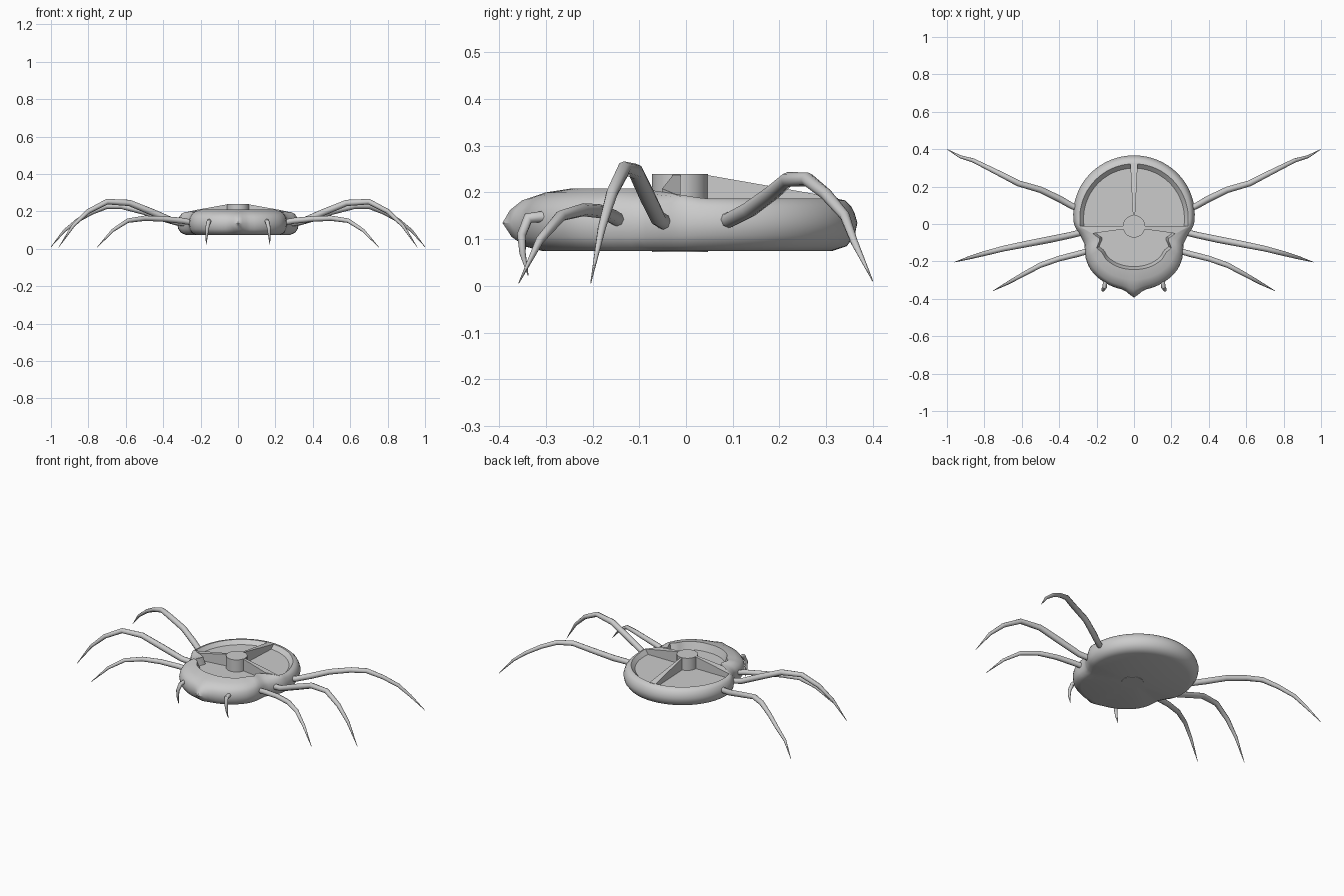
import bpy, bmesh, math
from math import sin, cos, pi

if "Cube" in bpy.data.objects:
    bpy.data.objects.remove(bpy.data.objects["Cube"])

HUB_Y, FLOOR, N = -0.013, 0.165, 96


def make_object(name, bm, angle=35):
    bmesh.ops.recalc_face_normals(bm, faces=bm.faces[:])
    me = bpy.data.meshes.new(name)
    bm.to_mesh(me)
    bm.free()
    ob = bpy.data.objects.new(name, me)
    bpy.context.collection.objects.link(ob)
    smooth(ob, angle)
    return ob


def smooth(ob, angle):
    bpy.ops.object.select_all(action='DESELECT')
    ob.select_set(True)
    bpy.context.view_layer.objects.active = ob
    bpy.ops.object.shade_smooth_by_angle(angle=math.radians(angle))


def polar(points):
    # half outline (back to front) as angle / radius pairs about the hub
    return [(math.atan2(x, y - HUB_Y), math.hypot(x, y - HUB_Y)) for x, y in points]


def radius(table, a):
    a = abs(a)
    for (a0, r0), (a1, r1) in zip(table, table[1:]):
        if a <= a1:
            return r0 + (r1 - r0) * (a - a0) / (a1 - a0)
    return table[-1][1]


# Half outlines: body edge with waist, and the rim of the sunken top
outer = polar([(0.325 * sin(k * pi / 18), 0.05 + 0.317 * cos(k * pi / 18)) for k in range(11)]
              + [(0.288, -0.06), (0.266, -0.1), (0.262, -0.14), (0.257, -0.19), (0.235, -0.24),
                 (0.195, -0.285), (0.145, -0.32), (0.09, -0.343), (0.04, -0.353), (0, -0.357)])
inner = polar([(0.29 * sin(k * pi / 18), 0.03 + 0.292 * cos(k * pi / 18)) for k in range(10)]
              + [(0.287, -0.013), (0.22, -0.05), (0.178, -0.08), (0.2, -0.128), (0.172, -0.15),
                 (0.15, -0.188), (0.11, -0.218), (0.06, -0.237), (0, -0.243)])


# Body: stacked rings from the belly, over the edge, into the recess
def body():
    bm = bmesh.new()
    # mix (0 outer, 1 rim), scale, z front, z back, beak amount
    levels = [(0, .86, .075, .075, 0), (0, .94, .084, .085, .2), (0, .985, .105, .108, .6),
              (0, 1, .135, .135, 1), (0, .985, .162, .155, .7), (.12, .98, .183, .17, .4),
              (.5, .99, .2, .183, .1), (1, 1, .209, .187, 0), (1, .93, FLOOR, FLOOR, 0)]
    rings = []
    for mix, s, zf, zb, beak in levels:
        ring = []
        for i in range(N):
            a = -pi + 2 * pi * i / N
            r = (radius(outer, a) * (1 - mix) + radius(inner, a) * mix) * s
            r += beak * 0.036 * max(0, 1 - (pi - abs(a)) / 0.16)
            y = HUB_Y + r * cos(a)
            t = min(1, max(0, (0.04 - y) / 0.14))
            ring.append(bm.verts.new((r * sin(a), y, zb + (zf - zb) * t)))
        rings.append(ring)
    for lo, hi in zip(rings, rings[1:]):
        for i in range(N):
            j = (i + 1) % N
            bm.faces.new((lo[i], lo[j], hi[j], hi[i]))
    for ring, z in ((rings[0], .075), (rings[-1], FLOOR)):
        c = bm.verts.new((0, HUB_Y, z))
        for i in range(N):
            bm.faces.new((ring[i], ring[(i + 1) % N], c))
    make_object("body", bm, 38)


# Dividers standing in the recess
def divider(name, top):
    bm = bmesh.new()
    up = [bm.verts.new(p) for p in top]
    dn = [bm.verts.new((x, y, FLOOR - 0.01)) for x, y, z in top]
    bm.faces.new(up)
    bm.faces.new(dn[::-1])
    for i in range(len(up)):
        j = (i + 1) % len(up)
        bm.faces.new((up[i], up[j], dn[j], dn[i]))
    make_object(name, bm, 10)


# Tapered, bent limb on both sides
def limb(name, points):
    for side, sx in (("right", 1), ("left", -1)):
        cu = bpy.data.curves.new(side + "_" + name, 'CURVE')
        cu.dimensions = '3D'
        cu.bevel_depth = 1
        cu.bevel_resolution = 2
        cu.use_fill_caps = True
        sp = cu.splines.new('POLY')
        sp.points.add(len(points) - 1)
        for p, (x, y, z, r) in zip(sp.points, points):
            p.co = (sx * x, y, z, 1)
            p.radius = r
        ob = bpy.data.objects.new(side + "_" + name, cu)
        bpy.context.collection.objects.link(ob)
        bpy.ops.object.select_all(action='DESELECT')
        ob.select_set(True)
        bpy.context.view_layer.objects.active = ob
        bpy.ops.object.convert(target='MESH')
        smooth(bpy.context.view_layer.objects.active, 50)


body()

# Hub
bm = bmesh.new()
bmesh.ops.create_cone(bm, cap_ends=True, segments=20, radius1=0.06, radius2=0.06, depth=0.167)
bmesh.ops.translate(bm, verts=bm.verts[:], vec=(0, HUB_Y, 0.1565))
make_object("hub", bm)

divider("back_spoke", [(-.005, .03, .24), (.005, .03, .24), (.02, .326, .188), (-.02, .326, .188)])
for side, s in (("right", 1), ("left", -1)):
    divider(side + "_spoke", [(s * .045, -.012, .24), (s * .295, -.012, .192),
                              (s * .222, -.051, .208), (s * .045, -.026, .24)])

# Legs and mouth feelers
limb("back_leg", [(.27, .075, .138, .017), (.33, .095, .142, .017), (.4, .135, .163, .018),
                  (.5, .183, .198, .017), (.62, .218, .228, .016), (.7, .26, .228, .015),
                  (.78, .3, .196, .013), (.86, .34, .15, .011), (.93, .36, .095, .008),
                  (1.0, .4, .01, .001)])
limb("middle_leg", [(.26, -.04, .132, .017), (.34, -.06, .145, .017), (.45, -.083, .192, .018),
                    (.58, -.108, .245, .017), (.7, -.132, .252, .015), (.8, -.158, .2, .013),
                    (.88, -.18, .125, .009), (.96, -.204, .006, .001)])
limb("front_leg", [(.23, -.14, .138, .015), (.3, -.16, .15, .016), (.4, -.185, .16, .015),
                   (.5, -.22, .163, .014), (.59, -.268, .15, .012), (.67, -.313, .098, .009),
                   (.755, -.358, .006, .001)])
limb("feeler", [(.15, -.27, .14, .012), (.154, -.31, .148, .012), (.157, -.338, .145, .012),
                (.165, -.352, .11, .01), (.168, -.35, .07, .007), (.17, -.338, .022, .001)])
